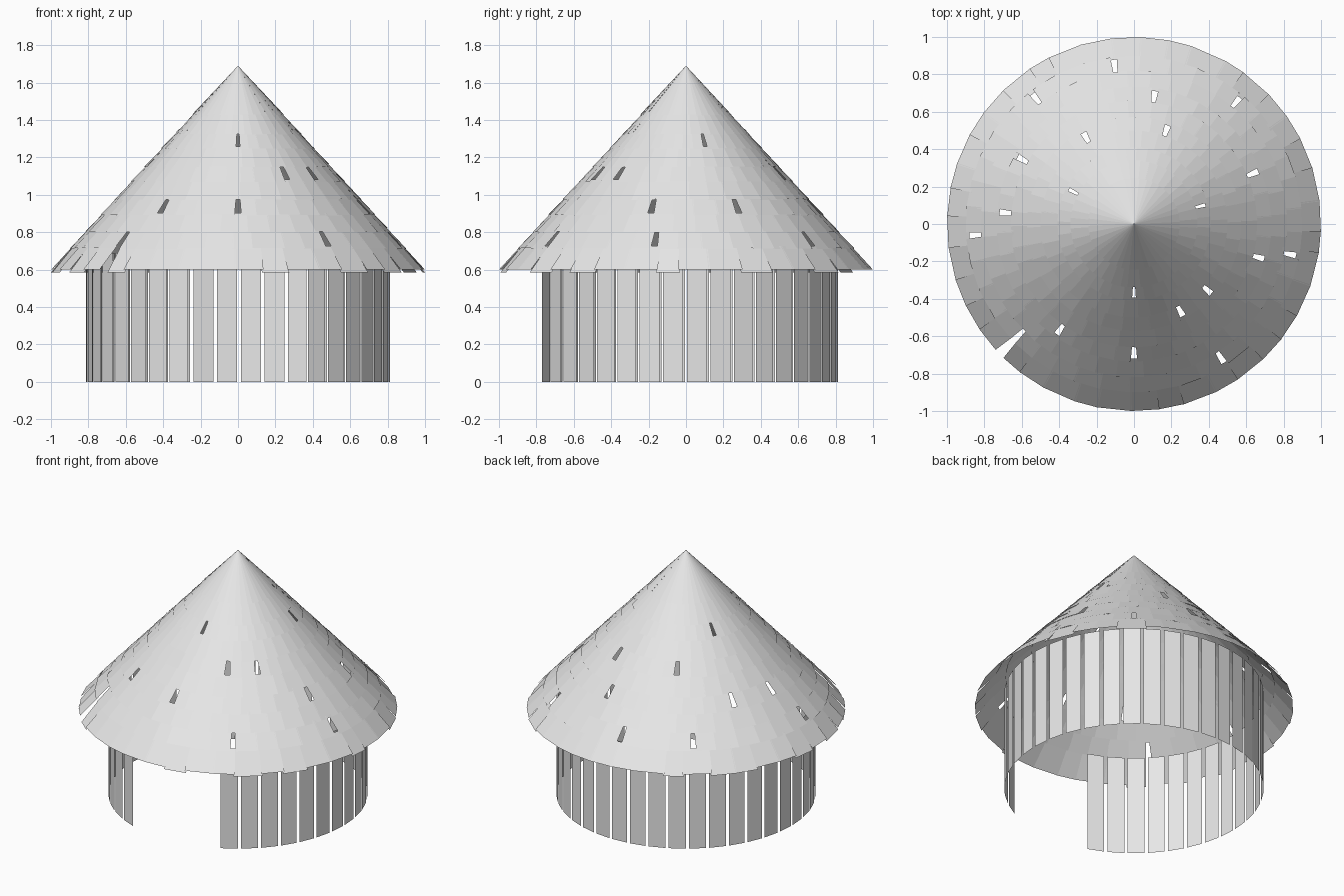
import bpy, bmesh, math, random

if "Cube" in bpy.data.objects:
    bpy.data.objects.remove(bpy.data.objects["Cube"])

random.seed(7)

grey = bpy.data.materials.new("plain grey wood")
grey.diffuse_color = (0.8, 0.8, 0.8, 1)
grey.use_nodes = True
grey.node_tree.nodes["Principled BSDF"].inputs["Base Color"].default_value = grey.diffuse_color


def make_object(name, bm):
    mesh = bpy.data.meshes.new(name)
    bm.to_mesh(mesh)
    bm.free()
    mesh.materials.append(grey)
    obj = bpy.data.objects.new(name, mesh)
    bpy.context.collection.objects.link(obj)
    return obj


def polar(r, deg, z):
    a = math.radians(deg)
    return (r * math.cos(a), r * math.sin(a), z)


def quad(bm, corners):
    bm.faces.new([bm.verts.new(c) for c in corners])


# Wall: ring of flat upright planks, open at the doorway in front
WALL_R, WALL_TOP, PITCH, GAP = 0.814, 0.69, 9.0, 1.4
bm = bmesh.new()
for i in range(35):
    a0 = -62.7 + i * PITCH
    a1 = a0 + PITCH - GAP
    quad(bm, [polar(WALL_R, a0, 0), polar(WALL_R, a1, 0),
              polar(WALL_R, a1, WALL_TOP), polar(WALL_R, a0, WALL_TOP)])
make_object("wall_planks", bm)

# Roof: courses of flat shingles on a cone
APEX, EAVE = 1.69, 0.60


def cone_z(r):
    return APEX - (APEX - EAVE) * r


def shingle(bm, r0, r1, low, high, lift, drop):
    """Quad from radius r0 (lower edge) up to r1, lower edge slightly raised."""
    z0, z1 = cone_z(r0) + lift - drop, cone_z(r1)
    quad(bm, [polar(r0, low[0], z0), polar(r0, low[1], z0),
              polar(r1, high[1], z1), polar(r1, high[0], z1)])


def course(name, r0, r1, holes=(), width=0.036):
    bm = bmesh.new()
    hw = math.degrees(width / 2 / r0)
    if holes:
        ends = list(holes[1:]) + [holes[0] + 360]
        spans = list(zip(holes, ends))
    else:
        start = random.uniform(0, 9)
        spans = [(start, start + 360)]
    top = max(r1 - 0.015, 0.004) if r1 > 0.01 else r1
    for s, e in spans:
        n = max(1, round((e - s) / 9))
        cuts = [s + (e - s) * k / n for k in range(n + 1)]
        for k in range(1, n):
            cuts[k] += random.uniform(-1.5, 1.5)
        for k in range(n):
            a0, a1 = cuts[k], cuts[k + 1]
            # sides next to a hole pull back; all others overlap a little
            left = (hw, 0.6 * hw) if holes and k == 0 else (-0.25, -0.25)
            right = (hw, 0.6 * hw) if holes and k == n - 1 else (-0.25, -0.25)
            drop = random.choice((0, 0, 0.015)) if r0 == 1.0 else 0
            lift = 0 if r0 == 1.0 else random.uniform(0.002, 0.007)
            shingle(bm, r0, top, (a0 + left[0], a1 - right[0]),
                    (a0 + left[1], a1 - right[1]), lift, drop)
    make_object(name, bm)


course("roof_eave_course", 1.0, 0.90, (224,), 0.06)
course("roof_course_1_low", 0.90, 0.82, (50, 97, 128, 184, 224, 303, 349))
course("roof_course_1_high", 0.82, 0.736)
course("roof_course_2_low", 0.736, 0.66, (23, 81, 150, 175, 235, 270, 345))
course("roof_course_2_high", 0.66, 0.573)
course("roof_course_3_low", 0.573, 0.50, (71, 119, 298, 318))
course("roof_course_3_high", 0.50, 0.41)
course("roof_course_4_low", 0.41, 0.34, (15, 152, 270), 0.022)
course("roof_course_4_high", 0.34, 0.245)
course("roof_peak", 0.245, 0.004)
